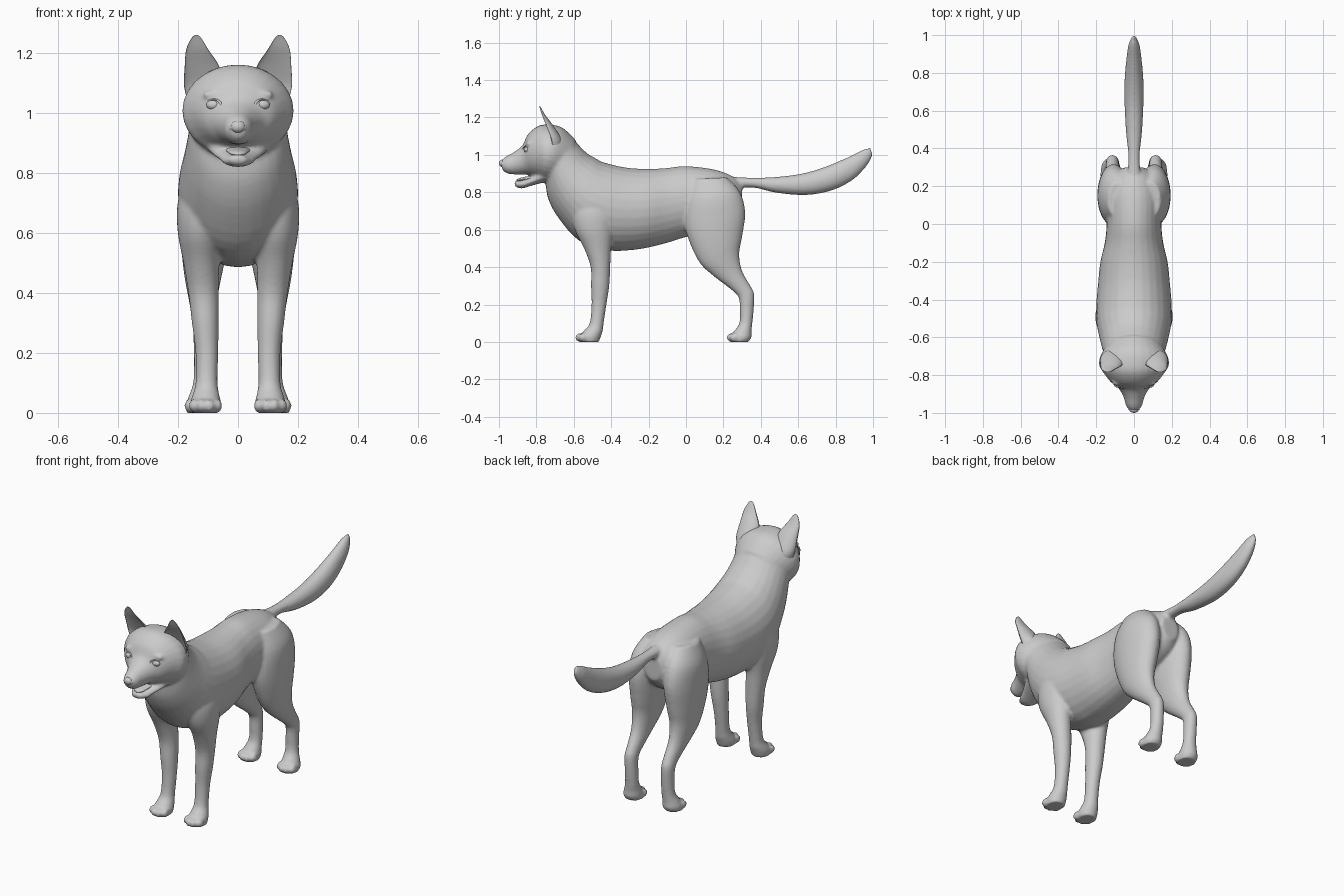
import bpy, bmesh, math
from mathutils import Vector, Matrix

fur = bpy.data.materials.new("plain grey")
fur.diffuse_color = (0.6, 0.6, 0.6, 1)


def spline(rows, steps=4):
    """Catmull-Rom interpolation between section rows."""
    out = []
    for i in range(len(rows) - 1):
        p = [rows[max(i - 1, 0)], rows[i], rows[i + 1], rows[min(i + 2, len(rows) - 1)]]
        for s in range(steps):
            t = s / steps
            out.append([0.5 * (2 * b + (c - a) * t + (2 * a - 5 * b + 4 * c - d) * t * t
                               + (3 * b - a - 3 * c + d) * t ** 3) for a, b, c, d in zip(*p)])
    return out + [list(rows[-1])]


def loft(bm, rows, side=1, sides=28, hollow=1.0):
    """Oval sections: profile point A (y, z), profile point B (y, z), half width, centre x."""
    rings = []
    for ya, za, yb, zb, hw, cx in spline([r if len(r) == 6 else (*r, 0) for r in rows]):
        mid = Vector((cx * side, (ya + yb) / 2, (za + zb) / 2))
        half = Vector((0, (ya - yb) / 2, (za - zb) / 2))
        ring = []
        for k in range(sides):
            a = math.tau * k / sides
            c = math.cos(a)
            ring.append(bm.verts.new(mid + half * (c * hollow if c > 0 else c)
                                     + Vector((max(hw, .001) * math.sin(a), 0, 0))))
        rings.append(ring)
    faces = [bm.faces.new(rings[0]), bm.faces.new(rings[-1])]
    for r, q in zip(rings, rings[1:]):
        for k in range(sides):
            n = (k + 1) % sides
            faces.append(bm.faces.new((r[k], r[n], q[n], q[k])))
    bmesh.ops.recalc_face_normals(bm, faces=faces)


def ball(bm, loc, size):
    m = Matrix.Translation(loc) @ Matrix.Diagonal((*size, 1))
    bmesh.ops.create_uvsphere(bm, u_segments=20, v_segments=12, radius=1, matrix=m)


def finish(bm, name):
    me = bpy.data.meshes.new(name)
    bm.to_mesh(me)
    bm.free()
    me.materials.append(fur)
    me.shade_smooth()
    ob = bpy.data.objects.new(name, me)
    bpy.context.collection.objects.link(ob)
    return ob


# Section tables
torso = [(.30, .84, .30, .70, .05), (.25, .885, .25, .64, .11), (.15, .922, .15, .59, .145),
         (0, .94, 0, .56, .145), (-.1, .93, -.1, .53, .155), (-.2, .925, -.2, .505, .178),
         (-.32, .932, -.3, .49, .19), (-.44, .96, -.42, .49, .2), (-.48, .98, -.57, .54, .198),
         (-.53, 1.01, -.68, .66, .182), (-.58, 1.06, -.735, .76, .168), (-.63, 1.115, -.75, .84, .16)]
head = [(-.59, 1.08, -.69, .84, .14), (-.66, 1.145, -.74, .85, .178), (-.73, 1.162, -.765, .86, .185),
        (-.79, 1.155, -.79, .872, .16), (-.845, 1.11, -.83, .888, .122), (-.875, 1.05, -.86, .895, .083),
        (-.92, 1.015, -.91, .895, .056), (-.965, .99, -.955, .9, .043), (-.992, .965, -.982, .92, .024)]
jaw = [(-.74, .93, -.75, .855, .11), (-.79, .905, -.79, .845, .092), (-.83, .882, -.83, .834, .072),
       (-.88, .865, -.88, .82, .05), (-.918, .86, -.915, .832, .025)]
fore_leg = [(-.58, .8, -.4, .8, .06, .11), (-.61, .7, -.37, .7, .08, .122), (-.595, .6, -.385, .6, .076, .125),
            (-.545, .5, -.4, .5, .06, .122), (-.51, .4, -.405, .4, .051, .115), (-.508, .3, -.41, .3, .045, .109),
            (-.505, .2, -.425, .2, .038, .104), (-.515, .1, -.44, .1, .037, .105),
            (-.545, .06, -.445, .06, .045, .107), (-.57, .03, -.455, .03, .052, .108),
            (-.57, 0, -.465, 0, .048, .108)]
hind_leg = [(.03, .87, .22, .88, .055, .085), (0, .76, .29, .8, .085, .102), (-.01, .64, .317, .69, .086, .108),
            (.02, .53, .3, .56, .076, .113), (.075, .42, .285, .47, .06, .117), (.15, .35, .3, .38, .045, .117),
            (.235, .285, .345, .3, .036, .115), (.28, .24, .365, .255, .034, .115),
            (.288, .17, .362, .17, .034, .113), (.285, .1, .355, .1, .036, .114),
            (.255, .055, .35, .055, .045, .12), (.235, .025, .35, .025, .052, .123), (.235, 0, .335, 0, .048, .123)]
tail = [(.22, .885, .23, .82, .04), (.35, .878, .36, .825, .03), (.48, .882, .48, .798, .042),
        (.62, .9, .64, .785, .05), (.74, .935, .78, .81, .05), (.86, .985, .89, .865, .04),
        (.94, 1.025, .965, .94, .028), (.985, 1.04, 1.0, 1.0, .008)]
ear = [(-.75, 1.03, -.67, 1.03, .05, .115), (-.78, 1.1, -.665, 1.08, .062, .118),
       (-.788, 1.16, -.705, 1.15, .058, .12), (-.79, 1.215, -.75, 1.21, .037, .136),
       (-.789, 1.25, -.774, 1.25, .017, .139), (-.787, 1.262, -.782, 1.262, .004, .139)]

# Body, neck, legs, head and tail fused into one smooth skin
bm = bmesh.new()
for rows in (torso, head, jaw, tail):
    loft(bm, rows)
for s in (-1, 1):
    loft(bm, fore_leg, s)
    loft(bm, hind_leg, s)
    for cx, y in ((.108, -.568), (.123, .242)):
        for i, off in enumerate((-.04, -.014, .014, .04)):    # toes
            back = .018 if i in (0, 3) else 0
            ball(bm, (s * (cx + off), y + back, .024), (.016, .026, .023))
    ball(bm, (s * .085, -.838, 1.062), (.035, .02, .014))     # brows
body = finish(bm, "body")
mod = body.modifiers.new("fuse", 'REMESH')
mod.mode = 'VOXEL'
mod.voxel_size = .0085
mod.use_smooth_shade = True
mod = body.modifiers.new("soften", 'SMOOTH')
mod.factor = .5
mod.iterations = 5

# Hollow-fronted ears, eyes and eyelids
for s, tag in ((-1, "left"), (1, "right")):
    bm = bmesh.new()
    loft(bm, ear, s, hollow=-.35)
    finish(bm, tag + "_ear")
    bm = bmesh.new()
    ball(bm, (s * .081, -.85, 1.028), (.025, .017, .017))
    finish(bm, tag + "_eye")
    bpy.ops.mesh.primitive_torus_add(major_segments=28, minor_segments=8, major_radius=.025, minor_radius=.0045,
                                     location=(s * .081, -.856, 1.028),
                                     rotation=(math.pi / 2, 0, s * .5))
    lid = bpy.context.object
    lid.name = tag + "_eyelid"
    lid.scale = (1.08, .72, 1)
    lid.data.materials.append(fur)
    lid.data.shade_smooth()

# Nose with side wings
bm = bmesh.new()
ball(bm, (0, -.982, .955), (.024, .018, .02))
for s in (-1, 1):
    ball(bm, (s * .017, -.974, .952), (.014, .016, .014))
finish(bm, "nose")

# Tongue
bm = bmesh.new()
loft(bm, [(-.79, .895, -.79, .87, .05), (-.85, .885, -.85, .862, .036),
          (-.89, .876, -.89, .858, .026), (-.905, .868, -.905, .86, .01)])
finish(bm, "tongue")
